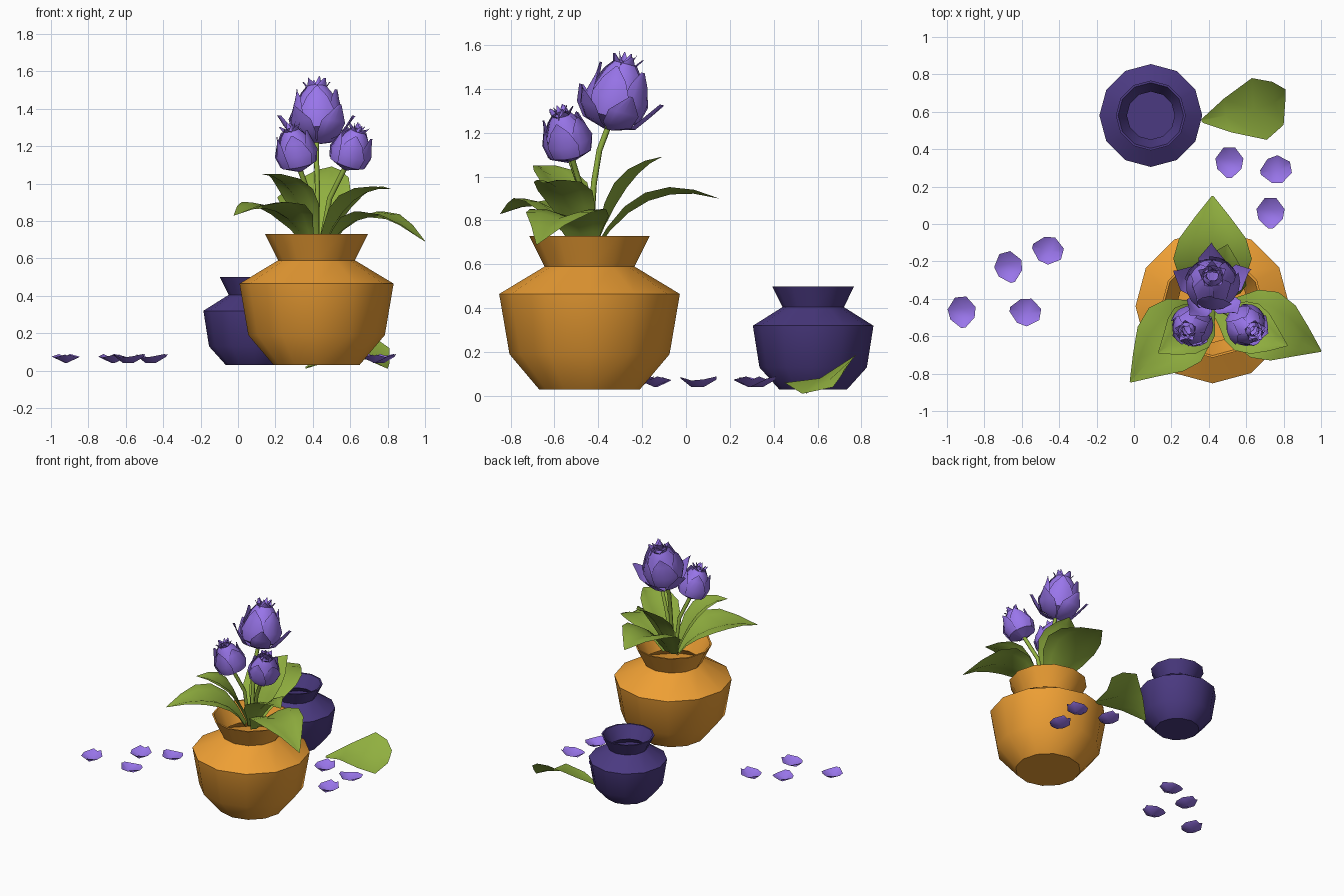
import bpy
from math import sin, cos, pi, radians, tau
from mathutils import Vector, Matrix

if "Cube" in bpy.data.objects:
    bpy.data.objects.remove(bpy.data.objects["Cube"])


def material(name, col):
    m = bpy.data.materials.new(name)
    m.diffuse_color = (*col, 1)
    m.use_nodes = True
    m.node_tree.nodes["Principled BSDF"].inputs["Base Color"].default_value = m.diffuse_color
    return m


ORANGE = material("orange_glaze", (0.86, 0.35, 0.035))
INDIGO = material("indigo_glaze", (0.07, 0.042, 0.22))
GREEN = material("leaf_green", (0.28, 0.43, 0.05))
VIOLET = material("petal_violet", (0.32, 0.18, 0.83))


def make(name, verts, faces, mat, angle=45):
    me = bpy.data.meshes.new(name)
    me.from_pydata([tuple(v) for v in verts], [], faces)
    me.materials.append(mat)
    ob = bpy.data.objects.new(name, me)
    bpy.context.collection.objects.link(ob)
    bpy.ops.object.select_all(action='DESELECT')
    ob.select_set(True)
    bpy.context.view_layer.objects.active = ob
    bpy.ops.object.shade_smooth_by_angle(angle=radians(angle))
    return ob


def grid_faces(rows, cols, start=0):
    return [(start + r * cols + c, start + r * cols + c + 1,
             start + (r + 1) * cols + c + 1, start + (r + 1) * cols + c)
            for r in range(rows - 1) for c in range(cols - 1)]


# Pots: lathe an outer profile and a thin inner wall with 12 sides
def pot(name, centre, profile, mat, n=12):
    inner = [(r - 0.012, z) for r, z in reversed(profile)]
    inner[-1] = (inner[-1][0], inner[-1][1] + 0.012)
    rings = profile + inner
    verts = [(centre[0] + r * cos(tau * i / n), centre[1] + r * sin(tau * i / n), z)
             for r, z in rings for i in range(n)]
    faces = [(k * n + i, k * n + (i + 1) % n, (k + 1) * n + (i + 1) % n, (k + 1) * n + i)
             for k in range(len(rings) - 1) for i in range(n)]
    last = (len(rings) - 1) * n
    faces += [tuple(reversed(range(n))), tuple(range(last, last + n))]
    make(name, verts, faces, mat, 40)


pot("large_pot", (0.42, -0.44),
    [(0.23, 0.03), (0.365, 0.19), (0.412, 0.465), (0.205, 0.59), (0.275, 0.73)], ORANGE)
pot("small_pot", (0.09, 0.58),
    [(0.155, 0.03), (0.245, 0.13), (0.275, 0.32), (0.14, 0.405), (0.187, 0.5)], INDIGO)


# Leaves: creased blade swept along an arc through root, mid and tip
def leaf(name, root, mid, tip, width, lift):
    a, m, c = Vector(root), Vector(mid), Vector(tip)
    b = 2 * m - 0.5 * (a + c)
    verts = []
    shape = [0.25, 0.5, 0.85, 1.0, 0.85, 0.45, 0.02]
    for k, s in enumerate(shape):
        t = k / (len(shape) - 1)
        p = a * (1 - t) ** 2 + b * 2 * t * (1 - t) + c * t * t
        tan = (b - a) * (1 - t) + (c - b) * t
        side = tan.cross(Vector((0, 0, 1))).normalized()
        up = side.cross(tan).normalized()
        for u, h in ((-1, 0.8), (-0.55, 0.75), (0, 0), (0.55, 0.75), (1, 0.8)):
            verts.append(p + side * u * width * s + up * h * lift * s)
    make(name, verts, grid_faces(len(shape), 5), GREEN)


leaf("lower_leaf_back", (0.42, -0.42, 0.65), (0.42, -0.17, 0.89), (0.42, 0.15, 0.9), 0.21, 0.05)
leaf("lower_leaf_left", (0.38, -0.46, 0.65), (0.21, -0.60, 0.85), (-0.02, -0.845, 0.83), 0.2, 0.05)
leaf("lower_leaf_right", (0.48, -0.46, 0.65), (0.70, -0.54, 0.82), (1.0, -0.68, 0.69), 0.19, 0.04)
leaf("upper_leaf_back", (0.43, -0.42, 0.66), (0.46, -0.27, 0.95), (0.5, -0.11, 1.09), 0.15, 0.04)
leaf("upper_leaf_left", (0.40, -0.45, 0.66), (0.29, -0.57, 0.95), (0.13, -0.69, 1.05), 0.14, 0.04)
leaf("upper_leaf_right", (0.45, -0.46, 0.66), (0.62, -0.56, 0.91), (0.82, -0.65, 0.97), 0.14, 0.04)

# Fallen leaf: left edge, crease and right edge, leaning up at the back
make("fallen_leaf", [
    (0.36, 0.56, 0.02), (0.36, 0.55, 0.01), (0.37, 0.54, 0.02),
    (0.48, 0.67, 0.10), (0.49, 0.58, 0.05), (0.52, 0.49, 0.06),
    (0.63, 0.78, 0.19), (0.64, 0.61, 0.08), (0.71, 0.45, 0.06),
    (0.74, 0.76, 0.17), (0.75, 0.65, 0.07), (0.80, 0.53, 0.01),
    (0.81, 0.72, 0.12), (0.81, 0.70, 0.08), (0.81, 0.67, 0.04)], grid_faces(5, 3), GREEN)

# Flower heads: rings of cupped petals; rows are (radius, height, half angle)
FLARE = [(0.02, 0, .6), (0.12, 0.03, .6), (0.165, 0.09, .45), (0.21, 0.17, .02)]
CUP = [(0.02, 0.01, .75), (0.125, 0.06, .75), (0.145, 0.14, .75), (0.12, 0.23, .5), (0.11, 0.29, .05)]
INNER = [(0.08, 0.08, .7), (0.125, 0.17, .7), (0.085, 0.27, .7), (0.055, 0.31, .6), (0.075, 0.345, .05)]
CORE = [(0.06, 0.2, .8), (0.05, 0.29, .8), (0.03, 0.32, .7), (0.045, 0.36, .05)]


def flower(name, base, top, wide, tall, rings):
    base, top = Vector(base), Vector(top)
    mat = (Matrix.Translation(base) @ Vector((0, 0, 1)).rotation_difference(top - base).to_matrix().to_4x4()
           @ Matrix.Diagonal((wide, wide, tall, 1)))
    verts, faces = [], []
    for rows, n, turn in rings:
        for i in range(n):
            mid = radians(turn) + tau * i / n
            faces += grid_faces(len(rows), 5, len(verts))
            for r, z, h in rows:
                for u in (-1, -0.5, 0, 0.5, 1):
                    rad = r * (1 + 0.05 * u)  # each petal tucks under its neighbour
                    verts.append(mat @ Vector((rad * cos(mid + u * h), rad * sin(mid + u * h), z)))
    make(name, verts, faces, VIOLET)


bud = [(CUP, 5, 54), (INNER, 5, 90), (CORE, 4, 20)]
flower("large_flower", (0.42, -0.355, 1.215), (0.42, -0.265, 1.56), 1, 1, [(FLARE, 5, 90)] + bud)
flower("left_flower", (0.335, -0.525, 1.06), (0.275, -0.575, 1.32), 0.78, 0.76, bud)
flower("right_flower", (0.57, -0.52, 1.07), (0.65, -0.575, 1.31), 0.78, 0.74, bud)


# Stems: bevelled curves
def stem(name, pts):
    cu = bpy.data.curves.new(name, 'CURVE')
    cu.dimensions = '3D'
    cu.bevel_depth = 0.014
    cu.bevel_resolution = 1
    sp = cu.splines.new('POLY')
    sp.points.add(len(pts) - 1)
    for p, co in zip(sp.points, pts):
        p.co = (*co, 1)
    cu.materials.append(GREEN)
    bpy.context.collection.objects.link(bpy.data.objects.new(name, cu))


stem("large_stem", [(0.42, -0.44, 0.65), (0.425, -0.42, 0.97), (0.42, -0.395, 1.12), (0.42, -0.35, 1.24)])
stem("left_stem", [(0.41, -0.45, 0.65), (0.385, -0.47, 0.92), (0.33, -0.527, 1.08)])
stem("right_stem", [(0.44, -0.45, 0.65), (0.49, -0.47, 0.92), (0.575, -0.522, 1.09)])

# Fallen petals: small cupped patches (x, y, heading in degrees)
PETALS = [(0.51, 0.33, -90), (0.76, 0.29, 190), (0.73, 0.06, -90), (-0.46, -0.14, 165),
          (-0.67, -0.23, -75), (-0.58, -0.47, 170), (-0.92, -0.47, -85)]
for i, (x, y, deg) in enumerate(PETALS):
    rot = Matrix.Translation((x, y, 0.03)) @ Matrix.Rotation(radians(deg), 4, 'Z')
    verts = []
    for along, half, z in ((-0.08, 0.03, 0.045), (-0.02, 0.075, 0.01), (0.035, 0.065, 0.01), (0.085, 0.012, 0.05)):
        for u in (-1, 0, 1):
            verts.append(rot @ Vector((along, u * half, z + 0.035 * abs(u) * half / 0.075)))
    make(f"fallen_petal_{i + 1}", verts, grid_faces(4, 3), VIOLET)
